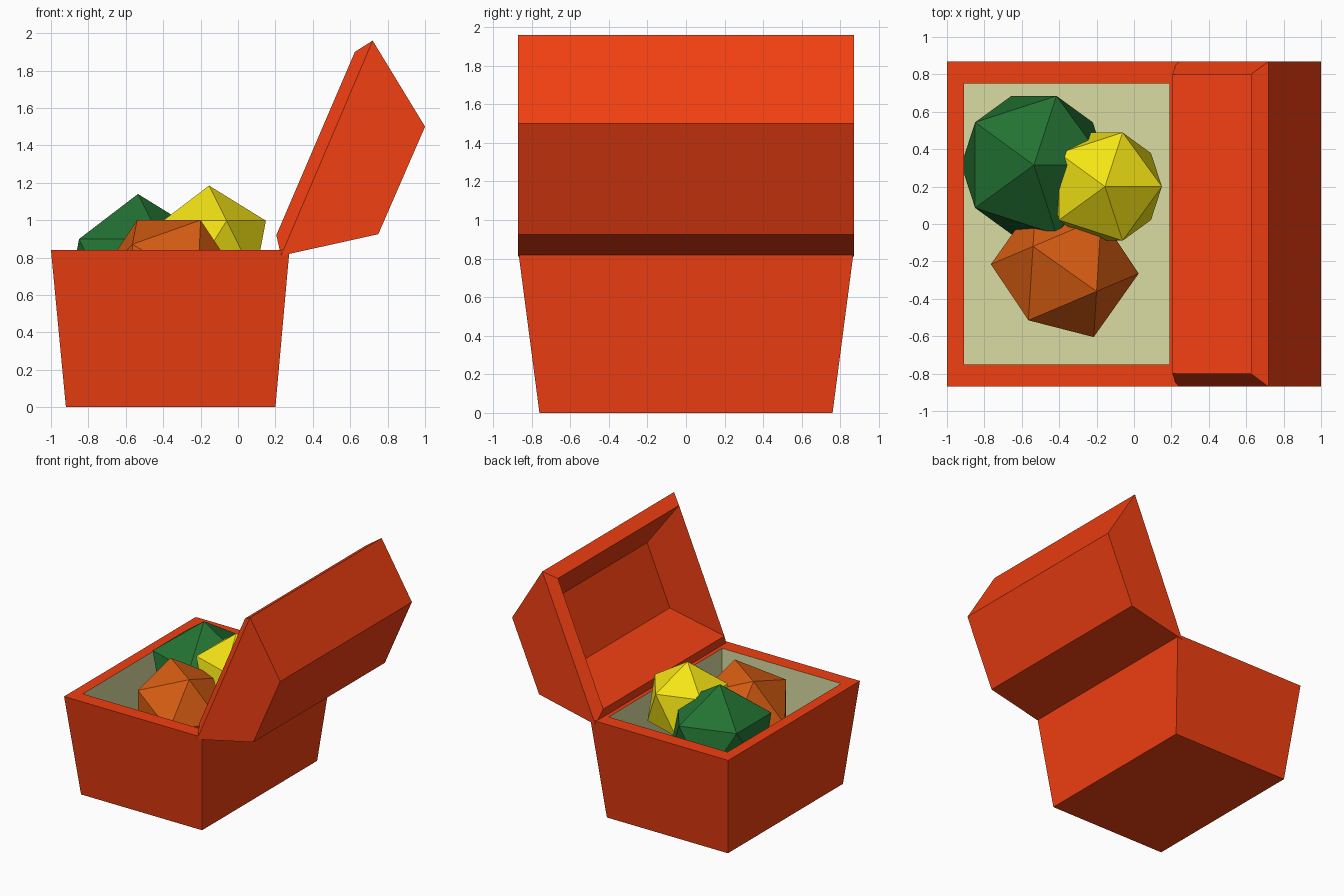
import bpy, bmesh
from math import radians
from mathutils import Matrix

if "Cube" in bpy.data.objects:
    bpy.data.objects.remove(bpy.data.objects["Cube"])


def material(name, rgb):
    m = bpy.data.materials.new(name)
    m.diffuse_color = (*rgb, 1)
    m.use_nodes = True
    m.node_tree.nodes["Principled BSDF"].inputs["Base Color"].default_value = m.diffuse_color
    return m


RED = material("red_paint", (0.88, 0.05, 0.006))
LINING = material("pale_lining", (0.70, 0.72, 0.36))
GREEN = material("green_gem", (0.017, 0.17, 0.033))
YELLOW = material("yellow_gem", (0.91, 0.78, 0.007))
ORANGE = material("orange_gem", (0.68, 0.11, 0.006))


def finish(bm, name, *mats):
    bmesh.ops.recalc_face_normals(bm, faces=bm.faces)
    mesh = bpy.data.meshes.new(name)
    bm.to_mesh(mesh)
    bm.free()
    for m in mats:
        mesh.materials.append(m)
    ob = bpy.data.objects.new(name, mesh)
    bpy.context.collection.objects.link(ob)
    return ob


# Chest body: rectangular rings lofted up the outside, over the rim, down the inside
def chest_body():
    bm = bmesh.new()
    rings = []
    for x0, x1, y, z in ((-0.92, 0.20, 0.76, 0), (-1.0, 0.275, 0.87, 0.84),
                         (-0.91, 0.19, 0.75, 0.84), (-0.91, 0.19, 0.75, 0.06)):
        rings.append([bm.verts.new((a, b, z)) for a, b in
                      ((x0, -y), (x1, -y), (x1, y), (x0, y))])
    bm.faces.new(rings[0])
    for k in range(3):
        for i in range(4):
            j = (i + 1) % 4
            f = bm.faces.new((rings[k][i], rings[k][j], rings[k + 1][j], rings[k + 1][i]))
            f.material_index = int(k == 2)
    bm.faces.new(rings[3]).material_index = 1
    finish(bm, "chest_body", RED, LINING)


# Open lid: outer and inner faceted shells joined by a sloping rim
def chest_lid():
    bm = bmesh.new()

    def shell(profile, y):
        ends = [[bm.verts.new((x, s * y, z)) for x, z in profile] for s in (-1, 1)]
        a, b = ends
        for i in range(3):
            bm.faces.new((a[i], a[i + 1], b[i + 1], b[i]))
        bm.faces.new(a)
        bm.faces.new(b)
        return a[0], b[0], b[3], a[3]

    outer = shell(((0.23, 0.81), (0.75, 0.925), (1.0, 1.5), (0.72, 1.96)), 0.87)
    inner = shell(((0.205, 0.92), (0.71, 1.02), (0.92, 1.51), (0.625, 1.90)), 0.80)
    for i in range(4):
        j = (i + 1) % 4
        bm.faces.new((outer[i], outer[j], inner[j], inner[i]))
    finish(bm, "chest_lid", RED)


# Gems: flat-faced icosahedra
def gem(name, centre, radius, mat, rot=Matrix.Identity(4)):
    bm = bmesh.new()
    bmesh.ops.create_icosphere(bm, subdivisions=1, radius=radius,
                               matrix=Matrix.Translation(centre) @ rot)
    finish(bm, name, mat)


chest_body()
chest_lid()
gem("green_gem", (-0.535, 0.315, 0.705), 0.435, GREEN)
gem("yellow_gem", (-0.155, 0.20, 0.845), 0.34, YELLOW)
# The orange gem is turned so that one edge lies on top
edge_up = Matrix.Rotation(radians(-35.3), 4, 'Z') @ Matrix.Rotation(radians(-31.717), 4, 'Y')
gem("orange_gem", (-0.37, -0.24, 0.663), 0.396, ORANGE, edge_up)
